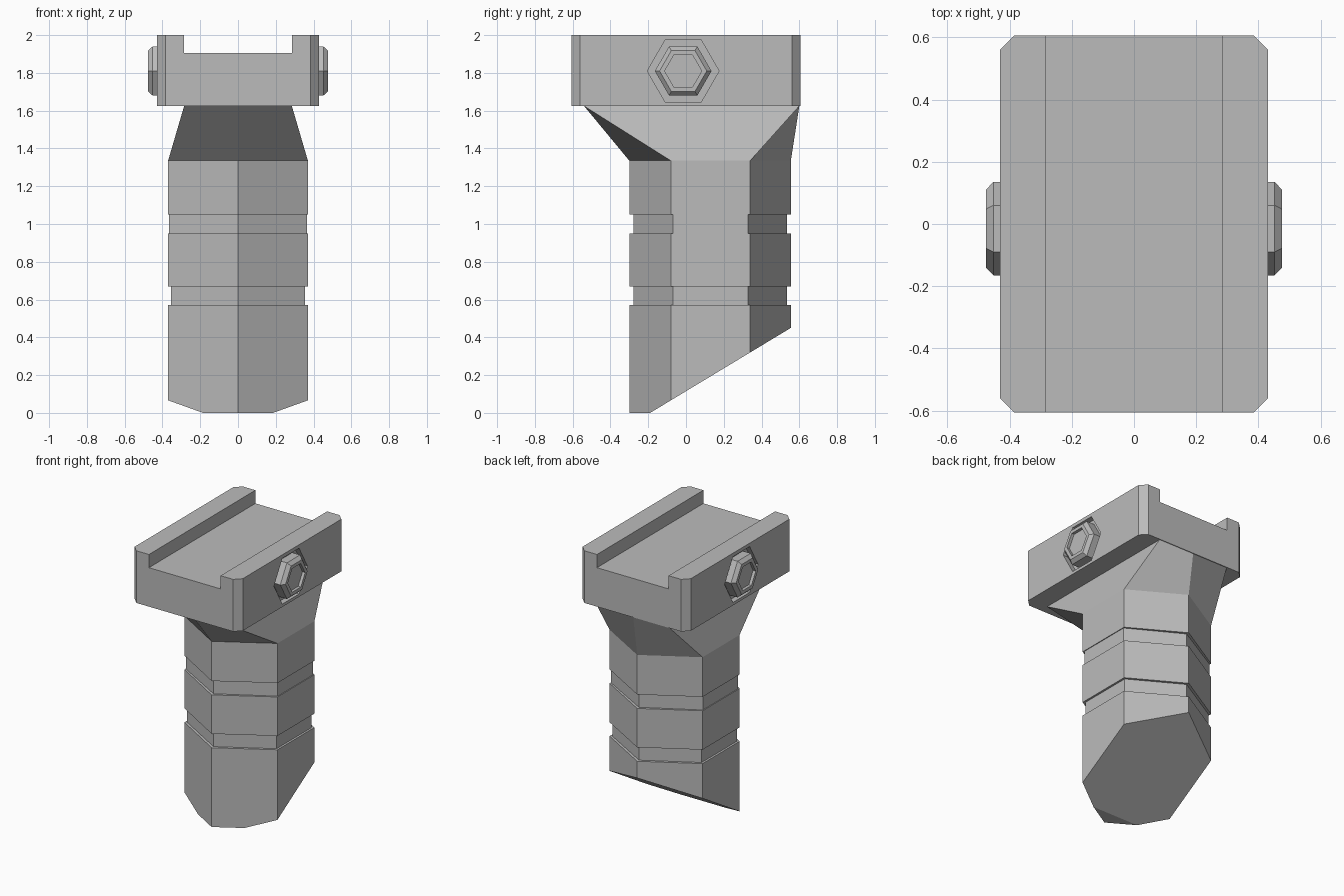
import bpy, bmesh, math
from mathutils import Vector

cube = bpy.data.objects.get("Cube")
if cube:
    bpy.data.objects.remove(cube, do_unlink=True)

grey = bpy.data.materials.new("matte grey")
grey.use_nodes = True
colour = (0.5, 0.5, 0.5, 1)
grey.diffuse_color = colour
grey.node_tree.nodes["Principled BSDF"].inputs["Base Color"].default_value = colour


def loft(rings):
    """Skin a list of equal-length closed rings and cap both ends."""
    bm = bmesh.new()
    loops = [[bm.verts.new(p) for p in ring] for ring in rings]
    n = len(loops[0])
    for a, b in zip(loops, loops[1:]):
        for i in range(n):
            j = (i + 1) % n
            bm.faces.new((a[i], a[j], b[j], b[i]))
    bm.faces.new(loops[0])
    bm.faces.new(loops[-1])
    return bm


def make(name, bm):
    bmesh.ops.recalc_face_normals(bm, faces=bm.faces[:])
    mesh = bpy.data.meshes.new(name)
    bm.to_mesh(mesh)
    bm.free()
    mesh.materials.append(grey)
    obj = bpy.data.objects.new(name, mesh)
    bpy.context.collection.objects.link(obj)
    return obj


def cut(obj, cutter):
    mod = obj.modifiers.new("cut", "BOOLEAN")
    mod.operation = "DIFFERENCE"
    mod.solver = "EXACT"
    mod.object = cutter
    cutter.hide_render = True
    cutter.hide_viewport = True
    cutter.display_type = "WIRE"


def side_hex(x, radius):
    """Hexagon facing sideways, points towards front and back."""
    return [(x, -0.015 + radius * math.cos(k * math.pi / 3),
             1.81 + radius * math.sin(k * math.pi / 3)) for k in range(6)]


# Grip: six-sided column with two grooves
section = [(0, -0.30), (0.37, -0.08), (0.37, 0.34),
           (0, 0.555), (-0.37, 0.34), (-0.37, -0.08)]
mid_y = 0.13


def grip_ring(z, sx=1, sy=1):
    return [(x * sx, mid_y + (y - mid_y) * sy, z) for x, y in section]


rings = [grip_ring(0)]
for low, high, sx in ((0.57, 0.67, 0.96), (0.95, 1.05, 0.985)):
    rings += [grip_ring(low), grip_ring(low, sx, 0.95),
              grip_ring(high, sx, 0.95), grip_ring(high)]
rings.append(grip_ring(1.335))

# Flare: the column opens into a rectangle under the rail
rings.append([(0, -0.54, 1.625), (0.285, -0.54, 1.625), (0.285, 0.60, 1.625),
              (0, 0.60, 1.625), (-0.285, 0.60, 1.625), (-0.285, -0.54, 1.625)])
bm = loft(rings)

# Slanted foot
normal = Vector((0, 0.604, -1)).normalized()
res = bmesh.ops.bisect_plane(bm, geom=bm.verts[:] + bm.edges[:] + bm.faces[:],
                             plane_co=(0, -0.19, 0), plane_no=normal,
                             clear_outer=True)
bmesh.ops.holes_fill(bm, edges=[e for e in bm.edges if e.is_boundary])
make("grip", bm)

# Rail clamp: channel profile pushed front to back, with chamfered corners
w, c, half = 0.43, 0.045, 0.605
outline = [(-w + c, -half), (w - c, -half), (w, -half + c), (w, half - c),
           (w - c, half), (-w + c, half), (-w, half - c), (-w, -half + c)]
clamp = make("rail_clamp", loft([[(x, y, z) for x, y in outline]
                                 for z in (1.625, 2.0)]))
channel = [(-0.285, 1.905), (0.285, 1.905), (0.285, 2.2), (-0.285, 2.2)]
cut(clamp, make("channel_cutter", loft([[(x, y, z) for x, z in channel]
                                        for y in (-0.8, 0.8)])))

# Bolts: sunk hexagonal heads with a socket, one on each side
for side, label in ((1, "left"), (-1, "right")):
    cut(clamp, make(label + "_bolt_recess_cutter",
                    loft([side_hex(side * 0.39, 0.19), side_hex(side * 0.6, 0.19)])))
    profile = [(0.37, 0.15), (0.452, 0.15), (0.476, 0.125),
               (0.476, 0.098), (0.455, 0.098)]
    make(label + "_bolt", loft([side_hex(side * x, r) for x, r in profile]))
